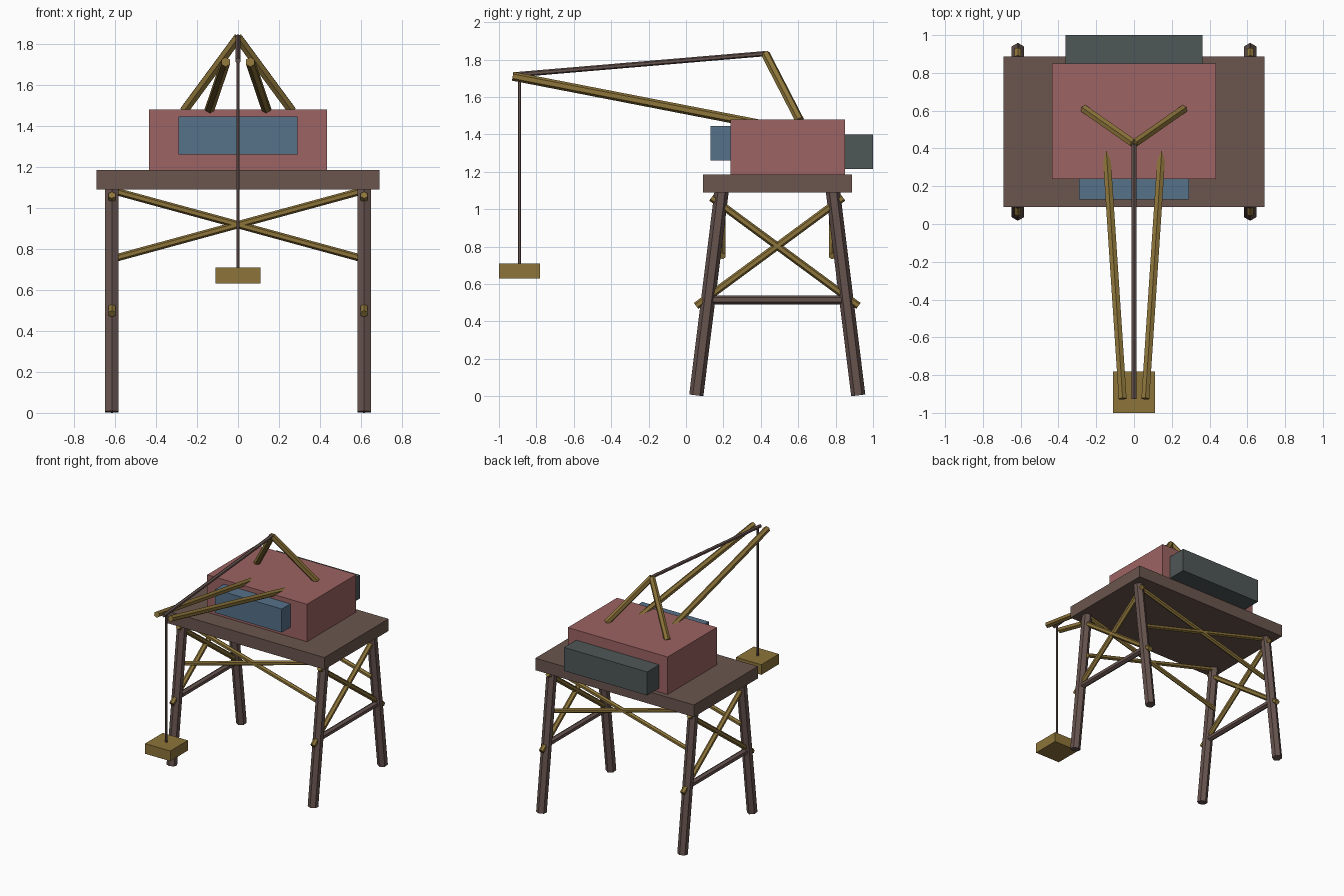
import bpy
from mathutils import Vector

default = bpy.data.objects.get("Cube")
if default:
    bpy.data.objects.remove(default, do_unlink=True)


def make_material(name, rgb):
    mat = bpy.data.materials.new(name)
    mat.use_nodes = True
    color = (*rgb, 1.0)
    mat.diffuse_color = color
    mat.node_tree.nodes["Principled BSDF"].inputs["Base Color"].default_value = color
    return mat


deck_brown = make_material("deck brown", (0.145, 0.092, 0.076))
timber = make_material("timber brown", (0.135, 0.088, 0.078))
ochre = make_material("ochre", (0.265, 0.175, 0.042))
red = make_material("faded red", (0.335, 0.125, 0.125))
blue = make_material("dull blue", (0.092, 0.165, 0.25))
grey = make_material("slate grey", (0.078, 0.095, 0.095))


def box(name, low, high, mat):
    low, high = Vector(low), Vector(high)
    bpy.ops.mesh.primitive_cube_add(size=1, location=(low + high) / 2)
    obj = bpy.context.object
    obj.name = name
    obj.scale = high - low
    obj.data.materials.append(mat)
    return obj


def beam(name, start, end, radius, mat, sides=6):
    """Straight prism between two points."""
    start, end = Vector(start), Vector(end)
    axis = end - start
    bpy.ops.mesh.primitive_cylinder_add(vertices=sides, radius=radius,
                                        depth=axis.length, location=(start + end) / 2)
    obj = bpy.context.object
    obj.name = name
    obj.rotation_euler = axis.to_track_quat('Z', 'Y').to_euler()
    obj.data.materials.append(mat)
    return obj


# Deck, machinery house, cab and counterweight
box("deck", (-0.69, 0.09, 1.09), (0.69, 0.888, 1.185), deck_brown)
box("house", (-0.435, 0.237, 1.185), (0.435, 0.85, 1.48), red)
box("cab", (-0.29, 0.13, 1.26), (0.29, 0.26, 1.445), blue)
box("counterweight", (-0.362, 0.83, 1.215), (0.362, 1.0, 1.4), grey)

MID = 0.488      # depth of the tower centre
LEG_X = 0.615

for side, x in (("left", LEG_X), ("right", -LEG_X)):
    # Splayed legs
    for end, s in (("front", -1), ("back", 1)):
        beam(f"{end}_{side}_leg", (x, MID + s * 0.433, 0.005),
             (x, MID + s * 0.297, 1.1), 0.038, timber)
        # Crossed braces on each tower side
        beam(f"{side}_side_brace_{end}", (x, MID + s * 0.352, 1.062),
             (x, MID - s * 0.434, 0.483), 0.02, ochre)
    beam(f"{side}_side_rail", (x, 0.115, 0.515), (x, 0.861, 0.515), 0.024, timber)

# Crossed braces across the front and back
for end, y in (("front", 0.195), ("back", 0.781)):
    for side, s in (("left", 1), ("right", -1)):
        beam(f"{end}_brace_{side}", (s * LEG_X, y, 1.085),
             (-s * LEG_X, y, 0.75), 0.018, ochre)

# Twin boom and A-frame mast
for side, s in (("left", 1), ("right", -1)):
    beam(f"{side}_boom", (s * 0.148, 0.41, 1.452), (s * 0.06, -0.925, 1.711),
         0.024, ochre)
    beam(f"{side}_mast", (s * 0.262, 0.608, 1.475), (0, 0.425, 1.83), 0.024, ochre)

# Stay, hoist rope and hanging load
beam("stay", (0, 0.425, 1.832), (0, -0.925, 1.718), 0.014, timber)
beam("rope", (0, -0.89, 0.7), (0, -0.89, 1.715), 0.009, timber)
box("load_block", (-0.11, -1.0, 0.63), (0.11, -0.78, 0.71), ochre)
